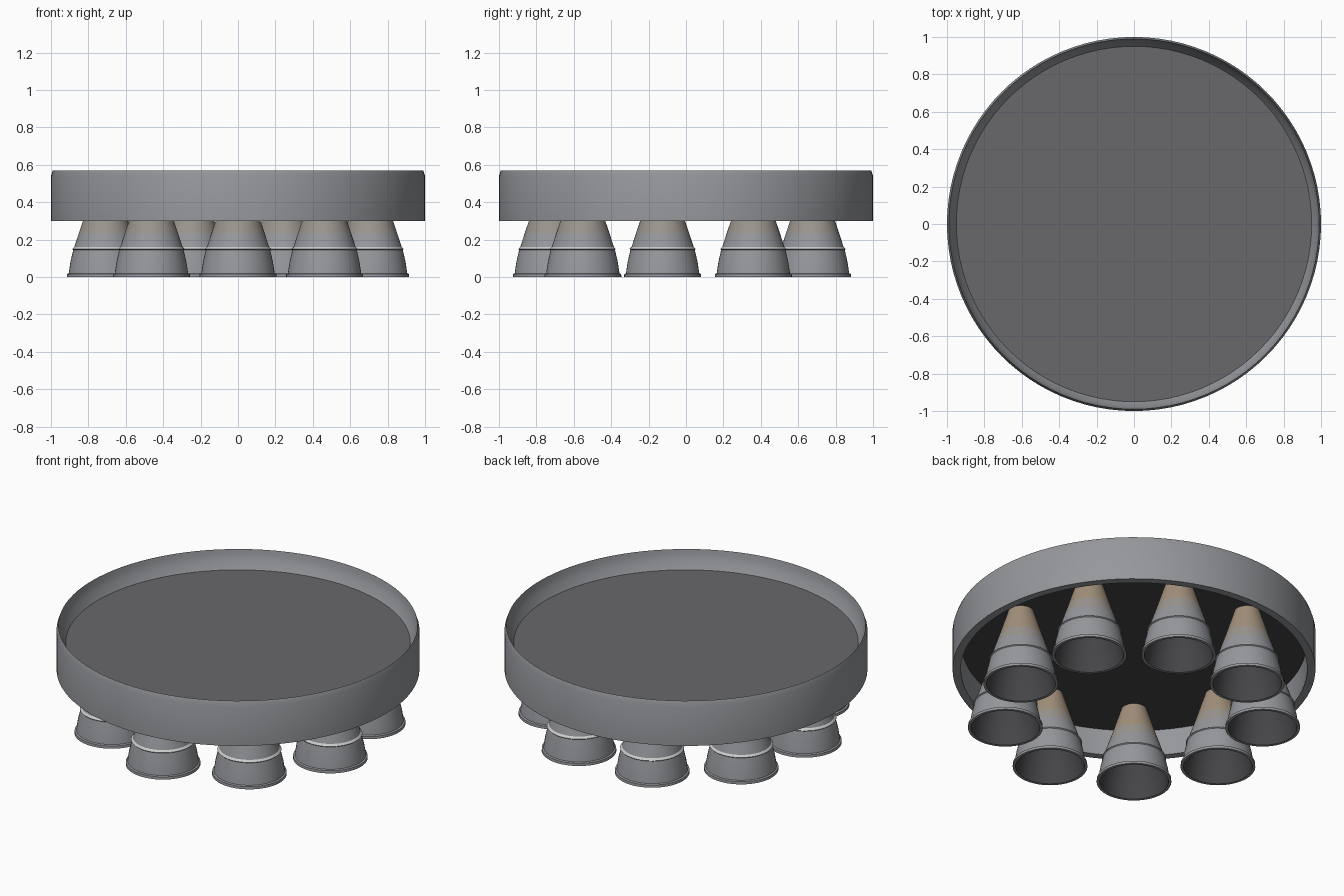
import bpy, bmesh, math

if "Cube" in bpy.data.objects:
    bpy.data.objects.remove(bpy.data.objects["Cube"])


def material(name, rgb):
    m = bpy.data.materials.new(name)
    m.diffuse_color = (*rgb, 1)
    m.use_nodes = True
    m.node_tree.nodes["Principled BSDF"].inputs["Base Color"].default_value = m.diffuse_color
    return m


STEEL = material("steel", (0.30, 0.31, 0.33))
DARK = material("dark_interior", (0.06, 0.06, 0.065))
PLATE = material("plate_grey", (0.14, 0.14, 0.15))
LIGHT = material("light_band", (0.55, 0.55, 0.55))
WARM = material("warm_metal", (0.33, 0.30, 0.27))
TAN = material("heated_tan", (0.36, 0.28, 0.20))


def lathe(name, profile, sides, mats, slots, loc=(0, 0, 0), closed=False):
    """Revolve (r, z) points about z; slots gives the material of each strip."""
    bm = bmesh.new()
    rings = []
    for r, z in profile:
        if r == 0:
            rings.append([bm.verts.new((0, 0, z))] * sides)
        else:
            rings.append([bm.verts.new((r * math.cos(2 * math.pi * i / sides),
                                        r * math.sin(2 * math.pi * i / sides), z))
                          for i in range(sides)])
    for k in range(len(rings) if closed else len(rings) - 1):
        a, b = rings[k], rings[(k + 1) % len(rings)]
        for i in range(sides):
            j = (i + 1) % sides
            corners = list(dict.fromkeys([a[i], a[j], b[j], b[i]]))
            bm.faces.new(corners).material_index = slots[k]
    bmesh.ops.recalc_face_normals(bm, faces=bm.faces[:])
    me = bpy.data.meshes.new(name)
    bm.to_mesh(me)
    bm.free()
    for m in mats:
        me.materials.append(m)
    ob = bpy.data.objects.new(name, me)
    bpy.context.collection.objects.link(ob)
    ob.location = loc
    bpy.ops.object.select_all(action='DESELECT')
    ob.select_set(True)
    bpy.context.view_layer.objects.active = ob
    bpy.ops.object.shade_smooth_by_angle(angle=math.radians(25))
    return ob


# Outer skirt: flared inner wall above the plate, recess below it
lathe("outer_skirt",
      [(0.95, 0.462), (0.975, 0.505), (0.985, 0.54), (0.99, 0.57), (1.0, 0.54),
       (1.0, 0.30), (0.955, 0.30), (0.95, 0.458)],
      96, [STEEL], [0] * 8, closed=True)

# Thrust plate spanning the skirt
lathe("thrust_plate", [(0, 0.462), (0.952, 0.462), (0.952, 0.458), (0, 0.458)],
      96, [PLATE, DARK], [0, 0, 1])

# Nozzle: outer bell from the top down, exit lip, then inner wall back up
nozzle = [(0.07, 0.459), (0.095, 0.38), (0.12, 0.30), (0.142, 0.235), (0.166, 0.161),
          (0.177, 0.15), (0.172, 0.145), (0.187, 0.08), (0.196, 0.02),
          (0.205, 0.016), (0.206, 0.0), (0.190, 0.0),
          (0.180, 0.08), (0.160, 0.16), (0.110, 0.30), (0.06, 0.45), (0, 0.45)]
strips = [2, 2, 1, 0, 3, 0, 0, 0, 0, 0, 0, 4, 4, 4, 4, 4]

# Nine nozzles in a ring, one facing the front
for n in range(9):
    a = math.radians(-90 + 40 * n)
    lathe(f"nozzle_{n + 1}", nozzle, 48, [STEEL, WARM, TAN, LIGHT, DARK], strips,
          (0.72 * math.cos(a), 0.72 * math.sin(a), 0))
